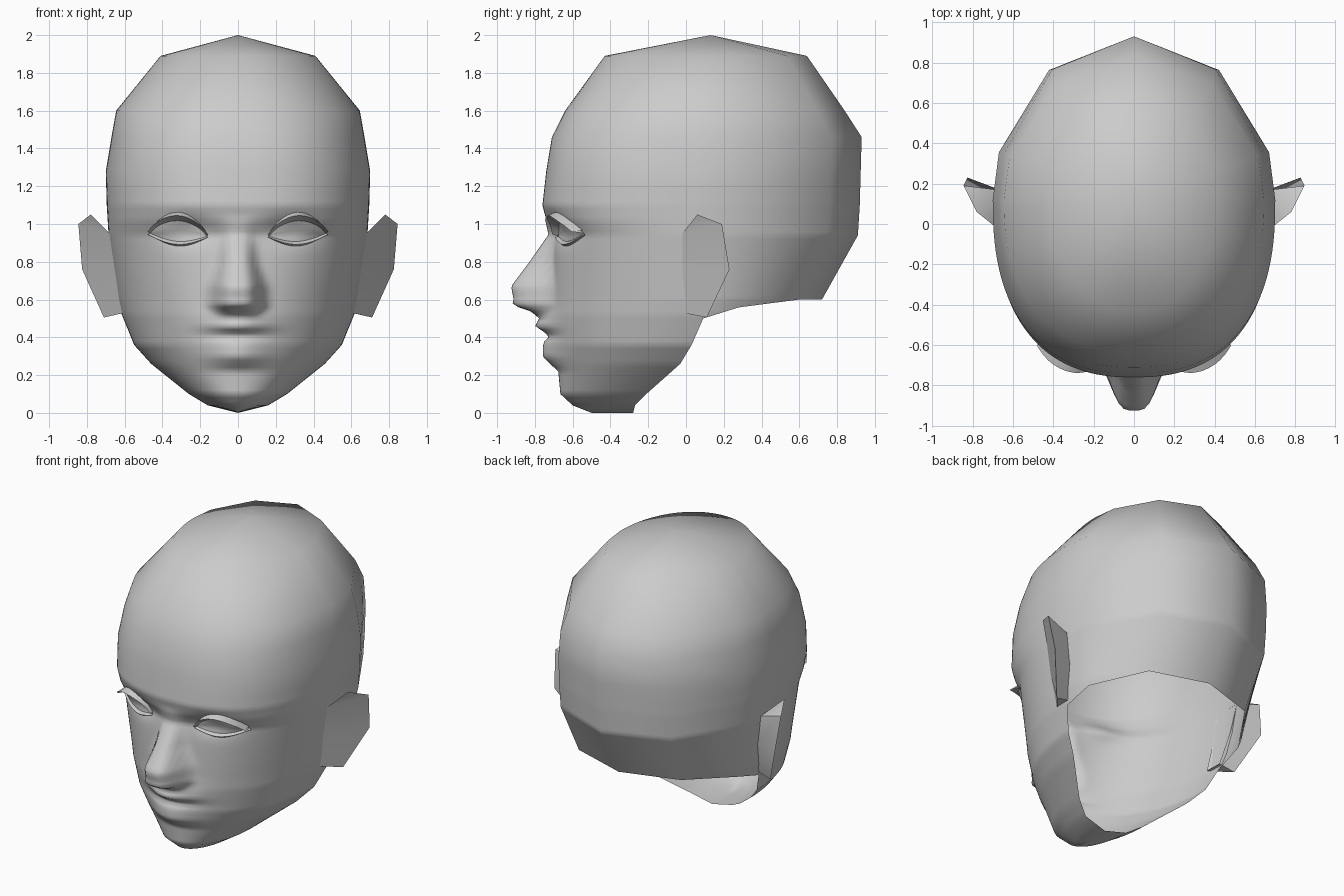
import bpy, bmesh, math

if "Cube" in bpy.data.objects:
    bpy.data.objects.remove(bpy.data.objects["Cube"])

skin = bpy.data.materials.new("plain_grey")
skin.diffuse_color = (0.6, 0.6, 0.6, 1)
skin.use_nodes = True
skin.node_tree.nodes["Principled BSDF"].inputs["Base Color"].default_value = skin.diffuse_color

# Head sections: z, front y, half width, y of widest point, back y, squareness
SECTIONS = [
    (0.00, -.50, .00, -.28, .60, 2.0), (0.04, -.60, .16, -.27, .60, 2.0),
    (0.10, -.665, .26, -.21, .60, 2.1), (0.26, -.68, .46, -.03, .60, 2.1),
    (0.36, -.70, .55, .03, .60, 2.1), (0.52, -.72, .615, .10, .66, 2.1),
    (0.60, -.72, .635, .12, .72, 2.1), (0.94, -.70, .685, .12, .91, 2.3),
    (1.02, -.74, .69, .12, .915, 2.4), (1.10, -.76, .695, .12, .92, 2.45),
    (1.28, -.74, .70, .12, .925, 2.45), (1.46, -.71, .67, .12, .93, 2.4),
    (1.60, -.64, .645, .12, .84, 2.3), (1.89, -.43, .41, .12, .64, 2.1),
    (2.00, .13, .00, .13, .13, 2.0)]
# Forward bulge of nose (z, amount, half width) and of lips (z, amount)
NOSE = [(.50, 0, .10), (.535, .06, .11), (.57, .185, .125), (.67, .21, .12),
        (.80, .12, .085), (.95, .025, .07), (1.04, 0, .07)]
LIPS = [(.22, 0), (.27, .05), (.30, .07), (.35, .06), (.385, .045), (.405, .015),
        (.425, .04), (.46, .085), (.50, .06), (.54, .03), (.60, 0)]


def interp(table, z):
    """Linear lookup of a table by its first column."""
    if z <= table[0][0]:
        return table[0][1:]
    for a, b in zip(table, table[1:]):
        if z <= b[0]:
            t = (z - a[0]) / (b[0] - a[0])
            return [p + (q - p) * t for p, q in zip(a[1:], b[1:])]
    return table[-1][1:]


def features(x, z):
    """How far the face stands forward of the plain head form."""
    amount, width = interp(NOSE, z)
    d = amount * math.exp(-(x / width) ** 4)
    d += interp(LIPS, z)[0] * math.exp(-(x / .16) ** 2)
    d -= .04 * math.exp(-((x - .27) / .13) ** 2 - ((z - .97) / .07) ** 2)
    return d


def front_point(s, z):
    f, w, c, b, n = interp(SECTIONS, z)
    x = w * s
    y = c + (f - c) * max(0, 1 - s ** n) ** (1 / n)
    return (x, y - features(x, z), z)


def face_y(x, z):
    return front_point(x / interp(SECTIONS, z)[1], z)[1]


def back_point(phi, z):
    f, w, c, b, n = interp(SECTIONS, z)
    return (w * math.cos(phi), c + (b - c) * math.sin(phi), z)


def add_grid(bm, rows):
    """Skin a list of point rows with quads."""
    vs = [[bm.verts.new(p) for p in r] for r in rows]
    for a, b in zip(vs, vs[1:]):
        for i in range(len(a) - 1):
            bm.faces.new((a[i], a[i + 1], b[i + 1], b[i]))


def finish(name, bm, angle=180):
    """Weld, mirror across x and shade a half part."""
    bmesh.ops.remove_doubles(bm, verts=bm.verts, dist=.0005)
    bmesh.ops.recalc_face_normals(bm, faces=bm.faces)
    me = bpy.data.meshes.new(name)
    bm.to_mesh(me)
    bm.free()
    me.materials.append(skin)
    ob = bpy.data.objects.new(name, me)
    bpy.context.collection.objects.link(ob)
    mirror = ob.modifiers.new("mirror", 'MIRROR')
    mirror.merge_threshold = .001
    bpy.ops.object.select_all(action='DESELECT')
    ob.select_set(True)
    bpy.context.view_layer.objects.active = ob
    if angle >= 180:
        bpy.ops.object.shade_smooth()
    else:
        bpy.ops.object.shade_smooth_by_angle(angle=math.radians(angle))
    return ob


# Head: dense face in front, coarse skull behind, open at the neck
ROWS = [i * .02 for i in range(60)] + [1.28, 1.46, 1.6, 1.89, 2.0]
COLS = 40
bm = bmesh.new()
add_grid(bm, [[front_point(math.sin(math.pi / 2 * i / COLS), z)
               for i in range(COLS + 1)] for z in ROWS])
back_rows = []
for z in [r for r in ROWS if r >= .499]:
    row = []
    for deg in (0, 17, 53, 90):
        phi = math.radians(deg)
        y = back_point(phi, .6)[1]
        low = .5 + .1 * min(1, (y - .12) / .3)
        row.append(back_point(phi, max(z, low)))
    back_rows.append(row)
add_grid(bm, back_rows)
bmesh.ops.remove_doubles(bm, verts=bm.verts, dist=.0005)
bmesh.ops.dissolve_degenerate(bm, edges=bm.edges, dist=.0005)
finish("head", bm)


# Eye outline: inner corner to outer corner, t from 0 to 1
def eye_x(t):
    return .165 + .30 * t


def eye_upper(t):
    return .935 + .015 * t + .075 * math.sin(math.pi * t) ** .7


def eye_lower(t):
    return .935 + .015 * t - .035 * math.sin(math.pi * t)


STEPS = [i / 12 for i in range(13)]

# Eyeball: bulging almond just proud of the socket
bm = bmesh.new()
rows = []
for k in range(7):
    row = []
    for t in STEPS:
        x = eye_x(t)
        z = eye_lower(t) + (eye_upper(t) - eye_lower(t)) * k / 6
        bulge = .015 * math.sin(math.pi * t) * math.sin(math.pi * k / 6)
        row.append((x, face_y(x, z) - .006 - bulge, z))
    rows.append(row)
add_grid(bm, rows)
finish("eyeball", bm)


def lid(name, edge, lift, out):
    """Ridge along an eye edge: eye line, protruding rim, skin line."""
    bm = bmesh.new()
    lines = []
    for rise, push in ((0, 0), (.6, 1), (1, 0)):
        line = []
        for t in STEPS:
            x = eye_x(t) + (.02 * t - .006) * abs(push)
            z = edge(t) + lift * rise * (.35 + .65 * math.sin(math.pi * t))
            line.append((x, face_y(x, z) - .004 - out(t) * push, z))
        lines.append(line)
    add_grid(bm, lines)
    finish(name, bm, 40)


lid("upper_eyelid", eye_upper, .045, lambda t: .03 + .045 * t)
lid("lower_eyelid", eye_lower, -.025, lambda t: .016)

# Ear: thin wedge with a front root, an outer rim and a back root
EAR = [(.68, -.02, .95), (.65, -.02, .75), (.60, -.02, .53),
       (.78, .06, 1.05), (.845, .19, 1.0), (.825, .23, .76), (.71, .11, .505),
       (.68, .17, .95), (.64, .16, .75), (.60, .10, .53)]
bm = bmesh.new()
v = [bm.verts.new(p) for p in EAR]
for f in ((0, 3, 4), (0, 4, 5, 1), (1, 5, 6, 2), (3, 7, 4), (4, 7, 8, 5),
          (5, 8, 9, 6), (0, 7, 3), (2, 6, 9)):
    bm.faces.new([v[i] for i in f])
finish("ear", bm, 40)
